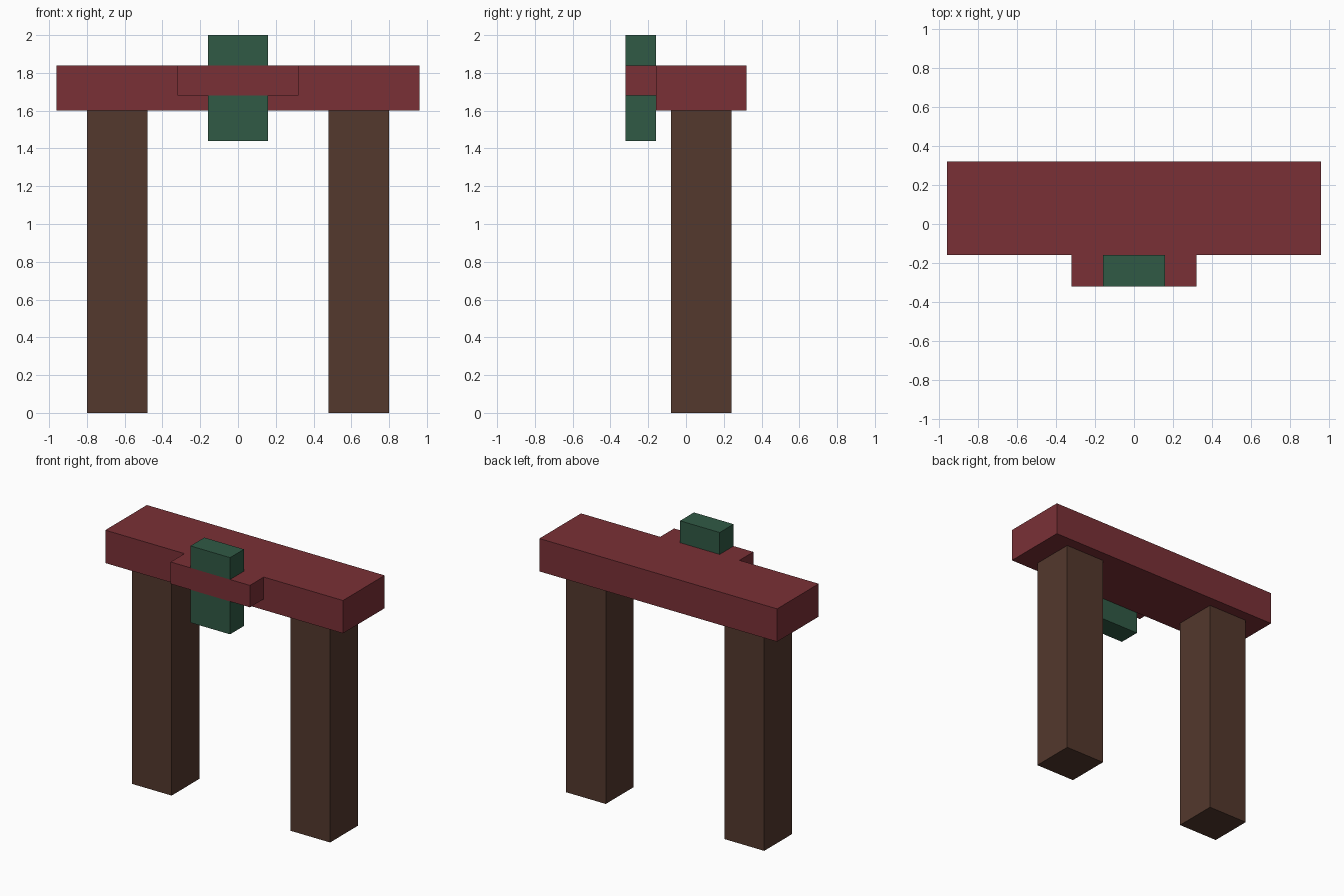
import bpy
import bmesh
from mathutils import Vector

if "Cube" in bpy.data.objects:
    bpy.data.objects.remove(bpy.data.objects["Cube"])


def material(name, rgb):
    mat = bpy.data.materials.new(name)
    mat.diffuse_color = (*rgb, 1.0)
    mat.use_nodes = True
    mat.node_tree.nodes["Principled BSDF"].inputs["Base Color"].default_value = mat.diffuse_color
    return mat


def box(name, low, high, mat):
    """Axis-aligned box between two opposite corners."""
    low, high = Vector(low), Vector(high)
    centre, size = (low + high) / 2, high - low
    bm = bmesh.new()
    bmesh.ops.create_cube(bm, size=1.0)
    bmesh.ops.scale(bm, vec=size, verts=bm.verts)
    mesh = bpy.data.meshes.new(name)
    bm.to_mesh(mesh)
    bm.free()
    mesh.materials.append(mat)
    obj = bpy.data.objects.new(name, mesh)
    obj.location = centre
    bpy.context.collection.objects.link(obj)
    return obj


brown = material("dark_wood", (0.087, 0.040, 0.026))
red = material("red_paint", (0.195, 0.030, 0.037))
green = material("green_paint", (0.030, 0.102, 0.060))

# Two square posts
for side, x in (("left", -0.64), ("right", 0.64)):
    box(f"{side}_post", (x - 0.16, -0.08, 0), (x + 0.16, 0.24, 1.6), brown)

# Lintel and the bracket on its front
box("lintel", (-0.96, -0.16, 1.6), (0.96, 0.32, 1.84), red)
box("front_bracket", (-0.32, -0.32, 1.68), (0.32, -0.16, 1.84), red)

# Green plaque showing above and below the bracket
box("plaque_top", (-0.16, -0.32, 1.84), (0.16, -0.16, 2.0), green)
box("plaque_bottom", (-0.16, -0.32, 1.44), (0.16, -0.16, 1.68), green)
